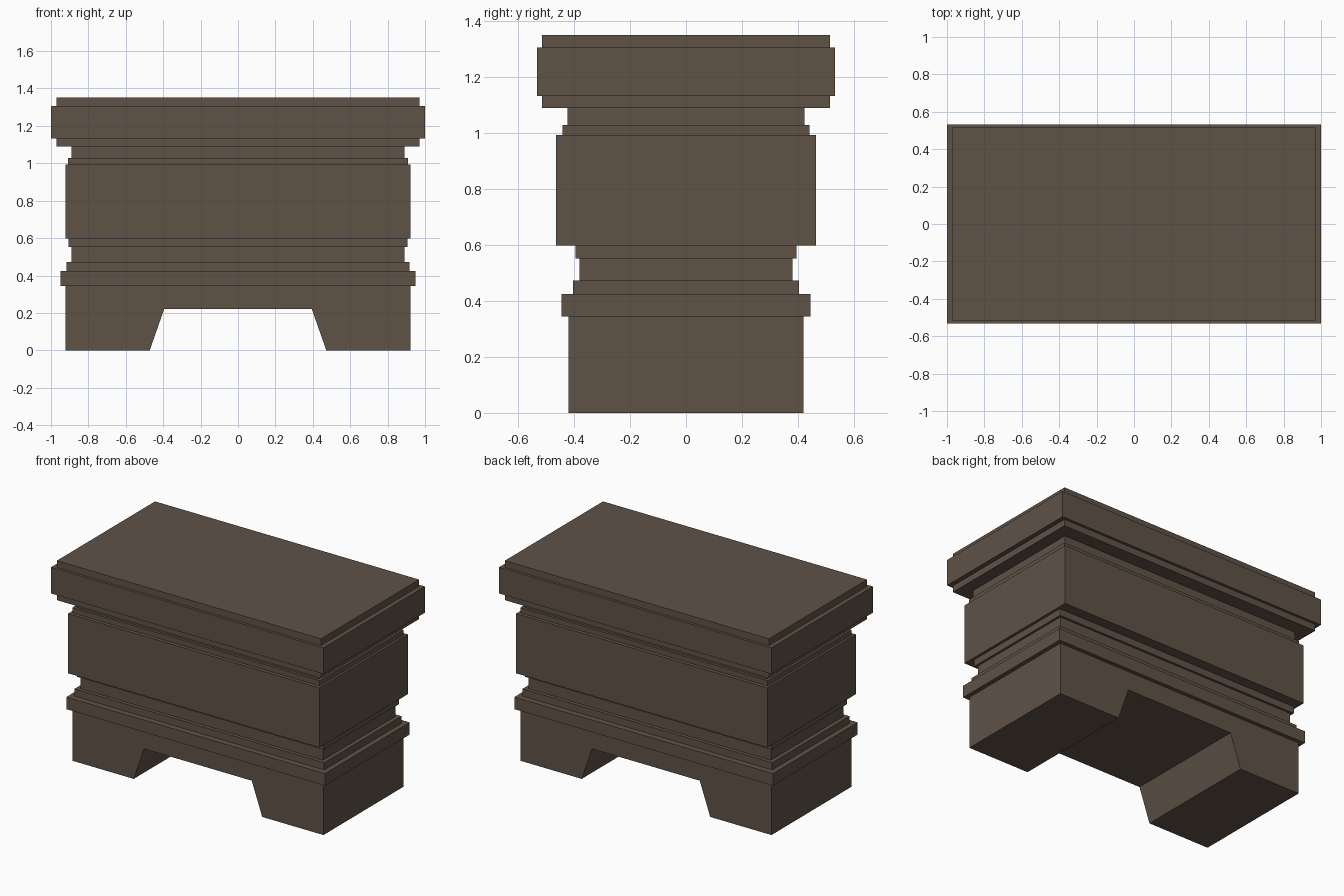
import bpy, bmesh

if "Cube" in bpy.data.objects:
    bpy.data.objects.remove(bpy.data.objects["Cube"])

wood = bpy.data.materials.new("dark brown wood")
wood.diffuse_color = (0.115, 0.085, 0.062, 1)
wood.use_nodes = True
wood.node_tree.nodes["Principled BSDF"].inputs["Base Color"].default_value = wood.diffuse_color


def finish(name, bm):
    bmesh.ops.recalc_face_normals(bm, faces=bm.faces)
    mesh = bpy.data.meshes.new(name)
    bm.to_mesh(mesh)
    bm.free()
    mesh.materials.append(wood)
    obj = bpy.data.objects.new(name, mesh)
    bpy.context.collection.objects.link(obj)
    return obj


def stepped_block(name, steps):
    """Rectangular moulding: each step is (z_low, z_high, half_x, half_y)."""
    bm = bmesh.new()
    rings = []
    for z0, z1, hx, hy in steps:
        for z in (z0, z1):
            rings.append([bm.verts.new((sx * hx, sy * hy, z))
                          for sx, sy in ((-1, -1), (1, -1), (1, 1), (-1, 1))])
    for a, b in zip(rings, rings[1:]):
        for i in range(4):
            j = (i + 1) % 4
            bm.faces.new((a[i], a[j], b[j], b[i]))
    bm.faces.new(rings[0][::-1])
    bm.faces.new(rings[-1])
    return finish(name, bm)


# Base with two feet and a sloped cut-out running front to back
half = [(0.395, 0.22), (0.472, 0), (0.922, 0), (0.922, 0.345)]
outline = half + [(-x, z) for x, z in reversed(half)]
bm = bmesh.new()
front = bm.faces.new([bm.verts.new((x, -0.42, z)) for x, z in outline])
ext = bmesh.ops.extrude_face_region(bm, geom=[front])
bmesh.ops.translate(bm, vec=(0, 0.84, 0),
                    verts=[v for v in ext["geom"] if isinstance(v, bmesh.types.BMVert)])
bmesh.ops.triangulate(bm, faces=[f for f in bm.faces if len(f.verts) > 4])
finish("footed_base", bm)

# Moulding above the base
stepped_block("lower_moulding", [
    (0.345, 0.425, 0.950, 0.445),
    (0.425, 0.473, 0.917, 0.405),
    (0.473, 0.553, 0.890, 0.381),
    (0.553, 0.598, 0.905, 0.396),
])

# Main chest body with its narrow neck
stepped_block("chest_body", [
    (0.598, 0.994, 0.923, 0.465),
    (0.994, 1.029, 0.908, 0.441),
    (1.029, 1.090, 0.890, 0.424),
])

# Lid
stepped_block("lid", [
    (1.090, 1.133, 0.970, 0.515),
    (1.133, 1.307, 1.000, 0.533),
    (1.307, 1.352, 0.970, 0.515),
])
